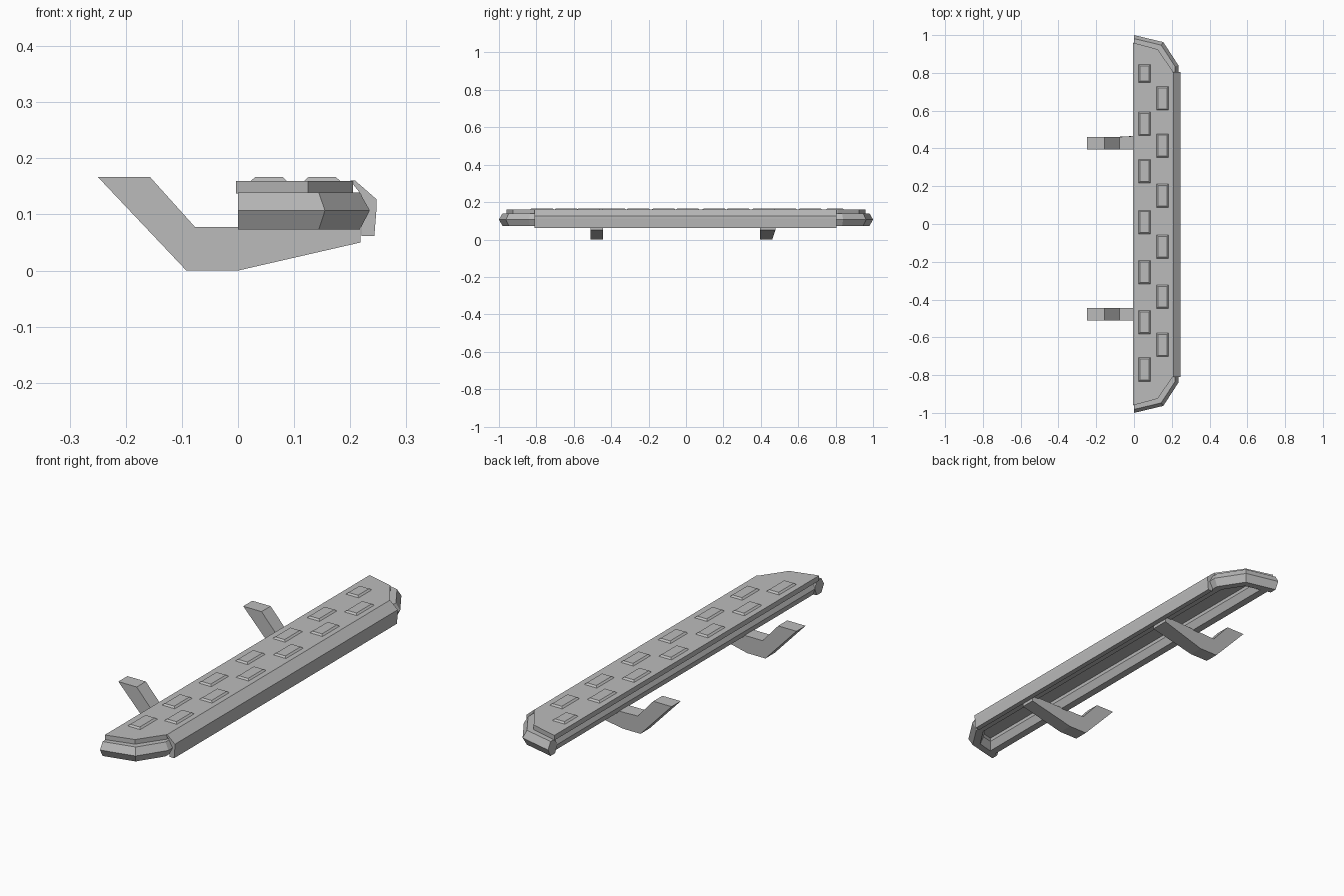
import bpy
import bmesh
from mathutils import Vector

cube = bpy.data.objects.get("Cube")
if cube:
    bpy.data.objects.remove(cube, do_unlink=True)

grey = bpy.data.materials.new("plain grey")
grey.use_nodes = True
grey.diffuse_color = (0.5, 0.5, 0.5, 1)
grey.node_tree.nodes["Principled BSDF"].inputs["Base Color"].default_value = (0.5, 0.5, 0.5, 1)


def finish(name, bm):
    """Turn a bmesh into a flat-shaded grey object."""
    bmesh.ops.recalc_face_normals(bm, faces=bm.faces)
    mesh = bpy.data.meshes.new(name)
    bm.to_mesh(mesh)
    bm.free()
    mesh.materials.append(grey)
    obj = bpy.data.objects.new(name, mesh)
    bpy.context.collection.objects.link(obj)
    return obj


def loft(name, rings):
    """Skin matching rings of points and cap both ends."""
    bm = bmesh.new()
    loops = [[bm.verts.new(p) for p in ring] for ring in rings]
    count = len(loops[0])
    for a, b in zip(loops, loops[1:]):
        for i in range(count):
            j = (i + 1) % count
            bm.faces.new((a[i], a[j], b[j], b[i]))
    bm.faces.new(loops[0])
    bm.faces.new(loops[-1])
    return finish(name, bm)


def prism(name, profile, y0, y1):
    """Extrude an x-z profile along y."""
    return loft(name, [[(x, y, z) for x, z in profile] for y in (y0, y1)])


def mirrored(half):
    return half + [(x, -y) for x, y in reversed(half)]


def sweep(name, path, profile):
    """Sweep an (inset, z) profile along a clockwise path, mitring the corners."""
    pts = [Vector(p) for p in path]
    rings = []
    for i, p in enumerate(pts):
        sides = []
        for a, b in ((i - 1, i), (i, i + 1)):
            if a >= 0 and b < len(pts):
                d = (pts[b] - pts[a]).normalized()
                sides.append(Vector((d.y, -d.x)))
        m = sum(sides, Vector((0, 0))).normalized()
        if i in (0, len(pts) - 1):
            # Square the open ends off along the back
            m = Vector((0, -1 if p.y > 0 else 1))
        m /= m.dot(sides[0])
        rings.append([(p.x + m.x * s, p.y + m.y * s, z) for s, z in profile])
    return loft(name, rings)


# Deck plate with clipped outer corners
outline = mirrored([(-0.004, 0.96), (0.125, 0.925), (0.205, 0.81)])
loft("deck", [[(x, y, z) for x, y in outline] for z in (0.137, 0.16)])

# Faceted bumper tube around both ends and behind the outer trim
bumper = mirrored([(0, 1.0), (0.155, 0.963), (0.235, 0.84)])
sweep("bumper_tube", bumper,
      [(0, 0.107), (0.018, 0.139), (0.05, 0.139),
       (0.065, 0.107), (0.05, 0.073), (0.018, 0.073)])

# Outer trim with a sloping top
prism("outer_trim",
      [(0.2, 0.16), (0.208, 0.161), (0.247, 0.127), (0.247, 0.112),
       (0.243, 0.062), (0.22, 0.062), (0.22, 0.135)], -0.81, 0.805)

# Faceted inner rail
prism("inner_rail",
      [(0, 0.107), (0.016, 0.138), (0.05, 0.138),
       (0.066, 0.107), (0.05, 0.073), (0.016, 0.073)], -0.95, 0.95)

# Cranked mounting brackets
bracket = [(-0.25, 0.167), (-0.157, 0.167), (-0.077, 0.078), (0.218, 0.078),
           (0.218, 0.05), (0, 0), (-0.092, 0)]
for label, y0, flare in (("front", -0.51, 0), ("rear", 0.395, 0.017)):
    arm = prism(label + "_bracket", bracket, y0, y0 + 0.066)
    for v in arm.data.vertices:
        if v.co.x > 0.2 and v.co.y > y0 + 0.03:
            v.co.y += flare

# Two staggered rows of raised treads with bevelled tops
rows = (("inner", 0.055, (0.797, 0.53, 0.28, 0.01, -0.255, -0.52, -0.77)),
        ("outer", 0.15, (0.665, 0.415, 0.15, -0.12, -0.385, -0.64)))
for row, x, centres in rows:
    for n, y in enumerate(centres, 1):
        half = 0.05 if y > 0.7 else 0.065
        loft(f"{row}_tread_{n}",
             [[(x + sx * (0.034 - inset), y + sy * (half - inset), z)
               for sx, sy in ((-1, -1), (1, -1), (1, 1), (-1, 1))]
              for inset, z in ((0, 0.158), (0.01, 0.167))])
